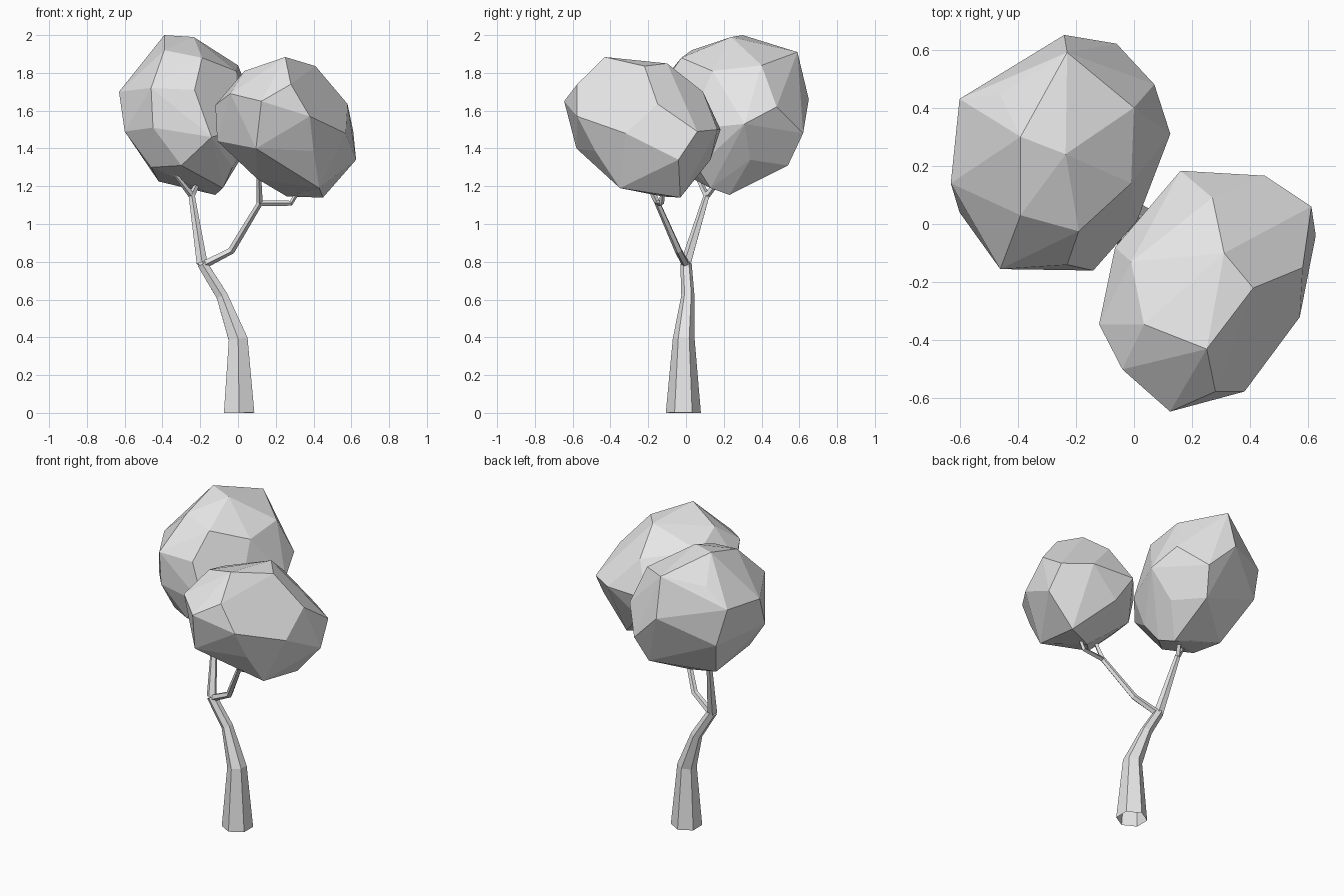
import bpy
import bmesh
import math
from mathutils import Vector

default_cube = bpy.data.objects.get("Cube")
if default_cube:
    bpy.data.objects.remove(default_cube, do_unlink=True)


# One plain grey covers the whole tree
def make_material(name, value):
    material = bpy.data.materials.new(name)
    material.use_nodes = True
    colour = (value, value, value, 1)
    material.diffuse_color = colour
    shader = material.node_tree.nodes["Principled BSDF"]
    shader.inputs["Base Color"].default_value = colour
    return material


grey = make_material("light_grey", 0.8)


def finish_object(name, bm):
    """Turn a bmesh into a flat shaded object with outward normals."""
    bmesh.ops.recalc_face_normals(bm, faces=bm.faces[:])
    mesh = bpy.data.meshes.new(name)
    bm.to_mesh(mesh)
    bm.free()
    mesh.materials.append(grey)
    tree_part = bpy.data.objects.new(name, mesh)
    bpy.context.collection.objects.link(tree_part)
    return tree_part


def tapered_limb(name, sides, path):
    """Sweep an open polygon tube along a path of (x, y, z, radius) stations."""
    bm = bmesh.new()
    centres = [Vector(station[:3]) for station in path]
    last = len(path) - 1
    previous_ring = None
    for i, centre in enumerate(centres):
        tangent = centres[min(i + 1, last)] - centres[max(i - 1, 0)]
        turn = Vector((0, 0, 1)).rotation_difference(tangent)
        radius = path[i][3]
        ring = []
        for k in range(sides):
            angle = math.tau * k / sides - math.pi / 2
            offset = Vector((math.cos(angle), math.sin(angle), 0)) * radius
            ring.append(bm.verts.new(centre + turn @ offset))
        if previous_ring:
            for k in range(sides):
                n = (k + 1) % sides
                bm.faces.new((previous_ring[k], previous_ring[n], ring[n], ring[k]))
        previous_ring = ring
    return finish_object(name, bm)


def faceted_crown(name, *tiers):
    """Wrap a convex faceted skin around tiers of corner points."""
    bm = bmesh.new()
    for tier in tiers:
        for corner in tier:
            bm.verts.new(corner)
    hull = bmesh.ops.convex_hull(bm, input=bm.verts[:])
    unused = set(hull["geom_interior"]) | set(hull["geom_unused"])
    spare = [item for item in unused if isinstance(item, bmesh.types.BMVert)]
    bmesh.ops.delete(bm, geom=spare, context="VERTS")
    # Merge nearly flat neighbours into broader facets
    bmesh.ops.dissolve_limit(bm, angle_limit=math.radians(4),
                             verts=bm.verts[:], edges=bm.edges[:])
    return finish_object(name, bm)


# Trunk: hexagonal, leaning over as it thins
fork = (-.19, 0, .79, .03)
tapered_limb("trunk", 6, [
    (.006, -.014, 0, .093), (.001, -.012, .39, .058),
    (-.085, .01, .62, .035), fork])

# Two main branches
right_tip = (-.245, .11, 1.15, .017)
left_tip = (.115, -.15, 1.11, .016)
tapered_limb("right_branch", 5, [fork, right_tip])
tapered_limb("left_branch", 5, [
    (-.18, 0, .785, .022), (-.035, -.04, .86, .02), left_tip])

# Twigs reaching into the crowns
tapered_limb("right_outer_twig", 4, [right_tip, (-.34, .05, 1.27, .01)])
tapered_limb("right_inner_twig", 4, [right_tip, (-.2, .19, 1.25, .012)])
tapered_limb("left_inner_twig", 4, [left_tip, (.11, -.23, 1.27, .012)])
tapered_limb("left_outer_twig", 4, [
    left_tip, (.28, -.13, 1.11, .014), (.33, -.12, 1.19, .011)])

# Rear crown, tiers from bottom to top
faceted_crown(
    "rear_crown",
    [(-.12, .23, 1.154), (-.22, .27, 1.18), (-.08, .13, 1.19), (-.42, .29, 1.225),
     (-.3, -.1, 1.31), (-.46, 0, 1.3), (-.11, .54, 1.31), (0, .34, 1.34),
     (-.03, .06, 1.3)],
    [(-.14, -.16, 1.46), (-.6, .04, 1.49), (-.06, .62, 1.48), (-.45, -.15, 1.51),
     (-.54, .46, 1.49), (.01, .01, 1.5), (.125, .31, 1.53)],
    [(.07, .48, 1.62), (-.24, .65, 1.66), (-.63, .14, 1.7), (-.6, .43, 1.73),
     (-.46, -.155, 1.72), (-.23, -.14, 1.71)],
    [(-.01, .14, 1.81), (0, .4, 1.84), (-.46, .445, 1.85), (-.19, -.025, 1.88),
     (-.23, .59, 1.91), (-.39, .03, 1.92), (-.235, .24, 1.99), (-.39, .3, 2)])

# Front crown, tiers from bottom to top
faceted_crown(
    "front_crown",
    [(.45, -.03, 1.14), (.26, -.12, 1.145), (.43, -.35, 1.19), (.1, -.3, 1.24),
     (.25, .13, 1.34), (.625, -.04, 1.34), (0, -.05, 1.36)],
    [(.4, -.48, 1.386), (.095, -.58, 1.4), (-.11, -.33, 1.44), (.16, .183, 1.5),
     (.45, .166, 1.5), (.61, .06, 1.49), (.57, -.32, 1.48)],
    [(-.065, -.08, 1.56), (.38, -.576, 1.57), (-.12, -.345, 1.63),
     (.58, -.15, 1.635), (.124, -.645, 1.65), (-.04, -.5, 1.69)],
    [(.27, .09, 1.7), (.28, -.576, 1.74), (-.01, -.13, 1.74),
     (.034, -.345, 1.81), (.41, -.22, 1.836), (.31, -.1, 1.85), (.25, -.43, 1.884)])
